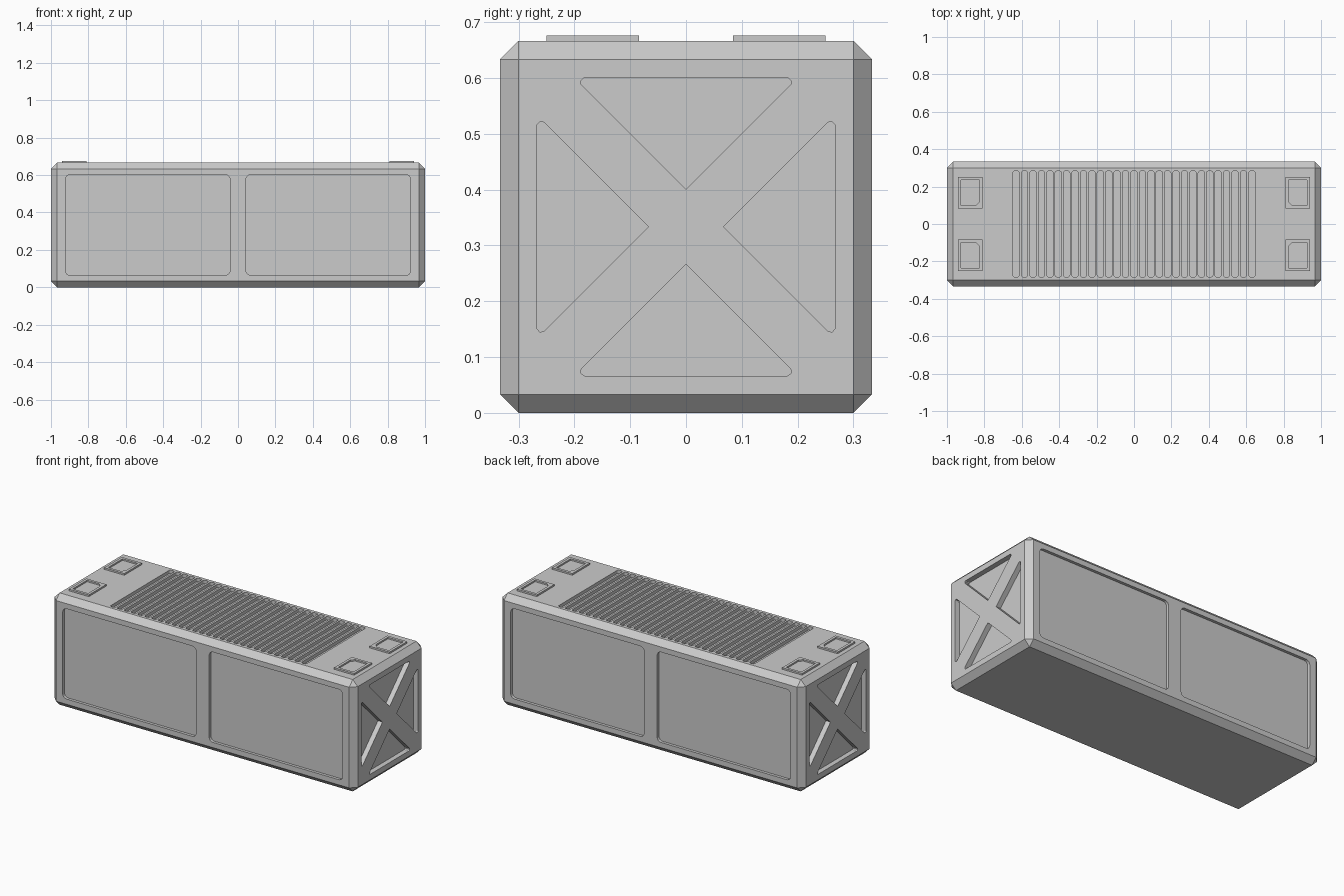
import bpy, bmesh
from math import pi, sin, tan
from mathutils import Matrix, Vector

if "Cube" in bpy.data.objects:
    bpy.data.objects.remove(bpy.data.objects["Cube"])

# One painted-metal colour
grey = bpy.data.materials.new("light_grey")
grey.use_nodes = True
colour = (0.6, 0.6, 0.6, 1)
grey.diffuse_color = colour
grey.node_tree.nodes["Principled BSDF"].inputs["Base Color"].default_value = colour

HALF_Y, HEIGHT, CHAMFER = 1 / 3, 2 / 3, 1 / 30
MID = HEIGHT / 2


def make_object(name, bm):
    bmesh.ops.recalc_face_normals(bm, faces=bm.faces)
    mesh = bpy.data.meshes.new(name)
    bm.to_mesh(mesh)
    bm.free()
    mesh.materials.append(grey)
    ob = bpy.data.objects.new(name, mesh)
    bpy.context.collection.objects.link(ob)
    return ob


def frame(u, v, origin):
    """Matrix whose local x and y are u and v, with z pointing out of the face."""
    u, v = Vector(u), Vector(v)
    rot = Matrix((u, v, u.cross(v))).transposed().to_4x4()
    return Matrix.Translation(origin) @ rot


def rounded(points, radius, steps=4):
    """Round the corners of a convex outline."""
    out = []
    pts = [Vector(p) for p in points]
    for i, p in enumerate(pts):
        d1 = (pts[i - 1] - p).normalized()
        d2 = (pts[(i + 1) % len(pts)] - p).normalized()
        half = d1.angle(d2) / 2
        reach = radius / tan(half)
        centre = p + (d1 + d2).normalized() * radius / sin(half)
        a, b = p + d1 * reach - centre, p + d2 * reach - centre
        for k in range(steps + 1):
            out.append(centre + a.lerp(b, k / steps).normalized() * radius)
    return out


def rect(x0, x1, y0, y1):
    return [(x0, y0), (x1, y0), (x1, y1), (x0, y1)]


def prism(bm, outline, matrix, low, high):
    rings = [[bm.verts.new(matrix @ Vector((p[0], p[1], z))) for p in outline]
             for z in (low, high)]
    bm.faces.new(rings[0])
    bm.faces.new(rings[1])
    n = len(outline)
    for i in range(n):
        j = (i + 1) % n
        bm.faces.new((rings[0][i], rings[0][j], rings[1][j], rings[1][i]))


def carve(ob, cutter_bm):
    """Subtract the cutter, then remove it."""
    cutter = make_object("cutter", cutter_bm)
    cutter.hide_render = True
    mod = ob.modifiers.new("recesses", 'BOOLEAN')
    mod.operation, mod.solver, mod.object = 'DIFFERENCE', 'EXACT', cutter
    bpy.context.view_layer.objects.active = ob
    bpy.ops.object.modifier_apply(modifier=mod.name)
    bpy.data.objects.remove(cutter)


# Chamfered container body
bm = bmesh.new()
bmesh.ops.create_cube(bm, size=1)
bmesh.ops.scale(bm, vec=(2, 2 * HALF_Y, HEIGHT), verts=bm.verts)
bmesh.ops.translate(bm, vec=(0, 0, MID), verts=bm.verts)
bmesh.ops.bevel(bm, geom=bm.edges[:], offset=CHAMFER, segments=1,
                affect='EDGES', profile=0.5)
body = make_object("container_body", bm)

cuts = bmesh.new()
front = frame((1, 0, 0), (0, 0, 1), (0, -HALF_Y, MID))
end = frame((0, 1, 0), (0, 0, 1), (1, 0, MID))
top = frame((1, 0, 0), (0, 1, 0), (0, 0, HEIGHT))
panel = rounded(rect(0.043, 0.923, -0.269, 0.269), 0.025)
triangle = rounded([(-0.2, 0.267), (0.2, 0.267), (0, 0.067)], 0.008)
# Keep the inner tip of the triangle sharp
triangle = triangle[:10] + [Vector((0, 0.067))]

for turn in (0, pi):
    spin = Matrix.Rotation(turn, 4, 'Z')
    # Long side panels
    for shift in (0, -0.966):
        prism(cuts, panel, spin @ front @ Matrix.Translation((shift, 0, 0)), -0.017, 0.05)
    # Triangular end recesses forming a cross brace
    for k in range(4):
        prism(cuts, triangle, spin @ end @ Matrix.Rotation(k * pi / 2, 4, 'Z'), -0.03, 0.05)

# Roof grille slots
SLOTS, PITCH = 29, 0.045
slot = rounded(rect(-0.0165, 0.0165, -0.283, 0.283), 0.01, 3)
for i in range(SLOTS):
    x = (i - (SLOTS - 1) / 2) * PITCH
    prism(cuts, slot, top @ Matrix.Translation((x, 0, 0)), -0.02, 0.05)
carve(body, cuts)

# Corner lifting pads with a clipped recess
pad = rect(-0.066, 0.066, -0.083, 0.083)
recess = [(-0.05, -0.067), (0.03, -0.067), (0.05, -0.047), (0.05, 0.067), (-0.05, 0.067)]
for side, sx in (("left", 1), ("right", -1)):
    for place, sy in (("front", -1), ("back", 1)):
        spot = top @ Matrix.Translation((sx * 0.875, sy * 0.167, 0))
        bm = bmesh.new()
        prism(bm, pad, spot, -0.005, 0.01)
        ob = make_object(f"{place}_{side}_pad", bm)
        cut = bmesh.new()
        clipped = [(-sx * x, sy * y) for x, y in recess]
        prism(cut, clipped, spot, 0.001, 0.03)
        carve(ob, cut)
